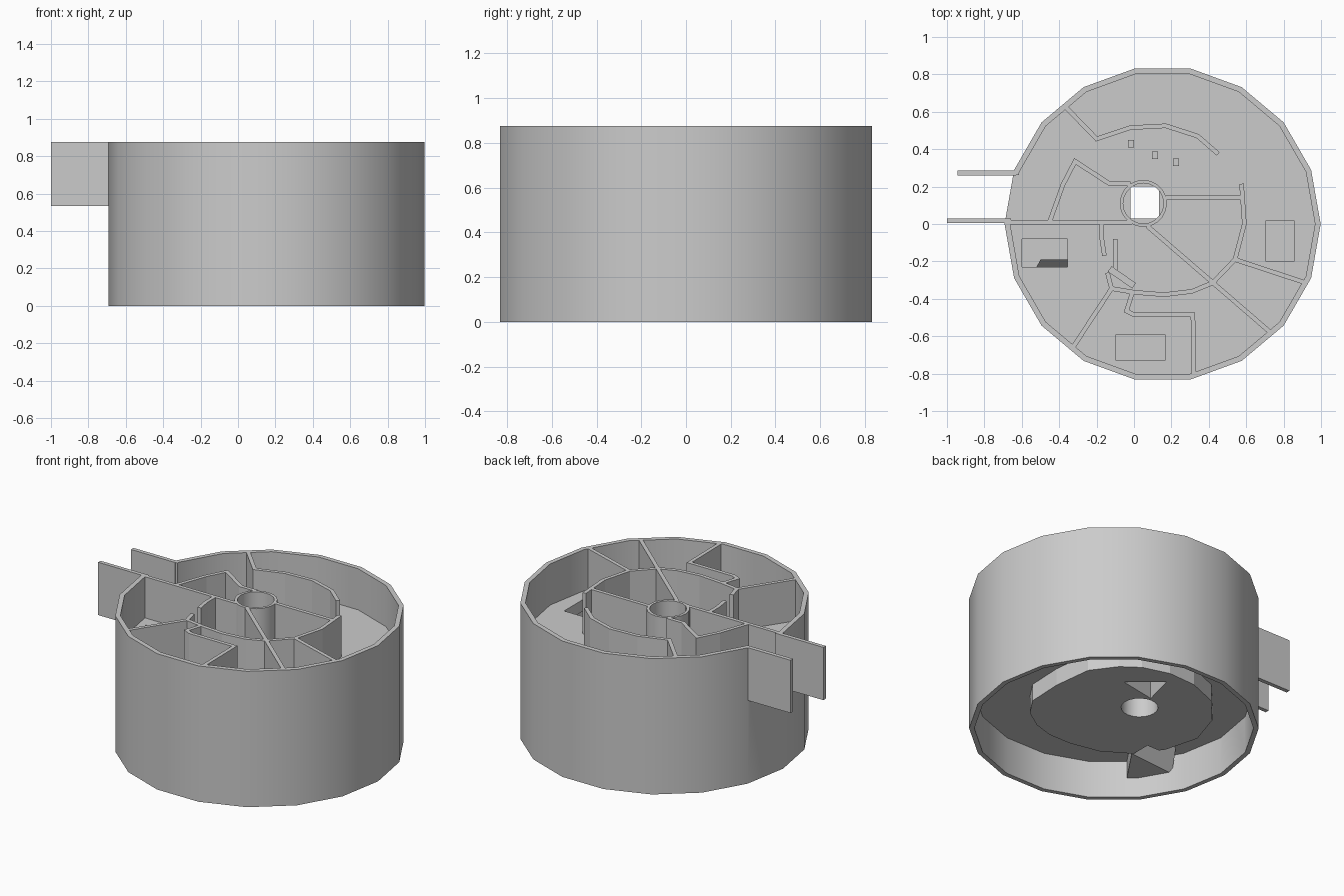
import bpy, bmesh, math
from mathutils import Vector

if "Cube" in bpy.data.objects:
    bpy.data.objects.remove(bpy.data.objects["Cube"])

CX, R, T, TOP = 0.153, 0.845, 0.03, 0.875
UP0, UP1 = 0.535, 0.61        # upper floor slab
LOW0, LOW1 = 0.13, 0.24       # lower floor levels


def circle(cx, cy, r, n, start=0.0):
    return [(cx + r * math.cos(start + 2 * math.pi * i / n),
             cy + r * math.sin(start + 2 * math.pi * i / n)) for i in range(n)]


def finish(name, bm):
    bmesh.ops.recalc_face_normals(bm, faces=bm.faces)
    me = bpy.data.meshes.new(name)
    bm.to_mesh(me)
    bm.free()
    ob = bpy.data.objects.new(name, me)
    bpy.context.collection.objects.link(ob)
    return ob


def prism(name, pts, z0, z1):
    bm = bmesh.new()
    f = bm.faces.new([bm.verts.new((x, y, z0)) for x, y in pts])
    g = bmesh.ops.extrude_face_region(bm, geom=[f])
    for v in g["geom"]:
        if isinstance(v, bmesh.types.BMVert):
            v.co.z = z1
    return finish(name, bm)


def rect(x0, x1, y0, y1):
    return [(x0, y0), (x1, y0), (x1, y1), (x0, y1)]


def ribbon(name, pts, z0, z1, w=0.024):
    """Mitred wall following a plan path."""
    p = [Vector(q) for q in pts]
    left, right = [], []
    for i, q in enumerate(p):
        a = (q - p[i - 1]).normalized() if i else (p[1] - q).normalized()
        b = (p[i + 1] - q).normalized() if i < len(p) - 1 else a
        n = Vector((-(a + b).y, (a + b).x)).normalized()
        k = w / 2 / max(0.5, n.dot(Vector((-a.y, a.x))))
        left.append(q + n * k)
        right.append(q - n * k)
    return prism(name, [tuple(q) for q in left + right[::-1]], z0, z1)


def ring(name, outer, inner, z0, z1):
    bm = bmesh.new()
    loops = [[bm.verts.new((x, y, z)) for x, y in pts]
             for pts, z in ((outer, z0), (outer, z1), (inner, z1), (inner, z0))]
    n = len(outer)
    for k in range(4):
        a, b = loops[k], loops[(k + 1) % 4]
        for i in range(n):
            j = (i + 1) % n
            bm.faces.new((a[i], a[j], b[j], b[i]))
    return finish(name, bm)


def smooth(ob):
    bpy.ops.object.select_all(action='DESELECT')
    ob.select_set(True)
    bpy.context.view_layer.objects.active = ob
    bpy.ops.object.shade_smooth_by_angle(angle=math.radians(30))


def cut(ob, pts, z0, z1):
    c = prism("opening_cutter", pts, z0, z1)
    c.hide_render = True
    m = ob.modifiers.new("opening", 'BOOLEAN')
    m.operation, m.object, m.solver = 'DIFFERENCE', c, 'EXACT'
    bpy.context.view_layer.objects.active = ob
    bpy.ops.object.modifier_apply(modifier=m.name)
    bpy.data.objects.remove(c)


# Outer 18-sided shell with an entrance between the two side panels
shell = ring("outer_wall", circle(CX, 0, R, 18), circle(CX, 0, R - T, 18), 0, TOP)
cut(shell, rect(-0.75, -0.58, 0.03, 0.262), UP1, 1.0)
smooth(shell)

# Entrance panels
prism("entrance_panel_front", rect(-1.0, -0.66, 0.005, 0.03), UP0, TOP)
prism("entrance_panel_back", rect(-0.945, -0.63, 0.26, 0.286), UP0, TOP)

# Upper floor with stairwells and the central shaft opening
upper = prism("upper_floor", circle(CX, 0, R - 0.015, 18), UP0, UP1)
wells = [(-0.60, -0.355, -0.23, -0.08), (0.705, 0.855, -0.20, 0.02),
         (-0.095, 0.165, -0.73, -0.59), (-0.02, 0.135, 0.03, 0.20)]
for r in wells:
    cut(upper, rect(*r), UP0 - 0.1, UP1 + 0.1)

# Lower floor: outer slab plus a deeper central plate
lower = prism("lower_floor", circle(CX, 0, R - 0.015, 18), LOW1, LOW1 + 0.03)
shaft = circle(0.05, 0.11, 0.112, 20)
hatch = [(0.31, 0.28), (0.12, 0.44), (0.07, 0.235)]
stair_gap = [(-0.27, -0.34), (-0.27, -0.2), (-0.5, -0.2), (-0.58, -0.36)]
for c in (shaft, hatch, stair_gap):
    cut(lower, c, 0.1, 0.4)
plate = prism("central_plate", [
    (0.56, 0.25), (0.45, 0.40), (0.34, 0.48), (0.17, 0.53), (-0.02, 0.52),
    (-0.22, 0.44), (-0.37, 0.27), (-0.44, 0.05), (-0.38, -0.17), (-0.26, -0.33),
    (-0.10, -0.43), (0.09, -0.47), (0.25, -0.47), (0.38, -0.43), (0.50, -0.35),
    (0.58, -0.23), (0.59, 0.0)], LOW0, LOW1)
for c in (shaft, hatch, stair_gap):
    cut(plate, c, 0.1, 0.4)
prism("stair_landing", [(-0.26, -0.33), (-0.59, -0.36), (-0.43, -0.58)], LOW0, LOW1)

# Sloping stair underside rising from the landing
bm = bmesh.new()
lo = [(-0.26, -0.33, 0.13), (-0.59, -0.36, 0.13), (-0.5, -0.19, 0.32), (-0.27, -0.19, 0.32)]
a = [bm.verts.new(p) for p in lo]
b = [bm.verts.new((x, y, z + 0.03)) for x, y, z in lo]
bm.faces.new(a)
bm.faces.new(b[::-1])
for i in range(4):
    j = (i + 1) % 4
    bm.faces.new((a[i], a[j], b[j], b[i]))
finish("stair_ramp", bm)

# Central round shaft
smooth(ring("central_shaft", circle(0.05, 0.11, 0.126, 20),
            circle(0.05, 0.11, 0.108, 20), LOW0, TOP))

# Upper storey partition walls, as plan paths
walls = {
    "hall_wall": [(-0.68, 0.01), (-0.01, 0.01)],
    "lobby_wall": [(-0.45, 0.015), (-0.38, 0.21), (-0.315, 0.335), (-0.13, 0.215), (-0.02, 0.215)],
    "back_curved_wall": [(-0.37, 0.63), (-0.20, 0.455), (-0.02, 0.515), (0.17, 0.525),
                         (0.34, 0.47), (0.45, 0.375)],
    "east_wall": [(0.17, 0.14), (0.585, 0.14)],
    "inner_curved_wall": [(0.575, 0.215), (0.59, 0.0), (0.54, -0.19), (0.42, -0.315),
                          (0.31, -0.36), (0.16, -0.378), (0.0, -0.365), (-0.12, -0.345),
                          (-0.142, -0.26)],
    "inner_west_wall": [(-0.158, -0.17), (-0.172, -0.08), (-0.172, 0.01)],
    "diagonal_wall": [(0.07, -0.01), (0.73, -0.58)],
    "side_wall": [(0.54, -0.19), (0.92, -0.315)],
    "corner_wall": [(-0.12, -0.345), (-0.33, -0.665)],
    "front_room_wall": [(-0.01, -0.37), (-0.04, -0.465), (0.0, -0.485), (0.315, -0.485),
                        (0.32, -0.82)],
}
for name, path in walls.items():
    ribbon(name, path, UP0 + 0.02, TOP)

# Lower storey wall
ribbon("lower_wall", [(0.57, 0.21), (0.90, 0.35)], LOW1, UP0 + 0.01)

# Small floor posts and fallen beams
for i, (x, y) in enumerate([(-0.015, 0.43), (0.112, 0.367), (0.225, 0.33)]):
    prism(f"floor_post_{i}", rect(x - 0.016, x + 0.016, y - 0.02, y + 0.02), UP1 - 0.01, UP1 + 0.04)
ribbon("beam_long", [(-0.10, -0.08), (-0.10, -0.27)], UP1 - 0.01, UP1 + 0.04, 0.025)
ribbon("beam_short", [(-0.13, -0.24), (0.0, -0.33)], UP1 - 0.01, UP1 + 0.05, 0.035)
